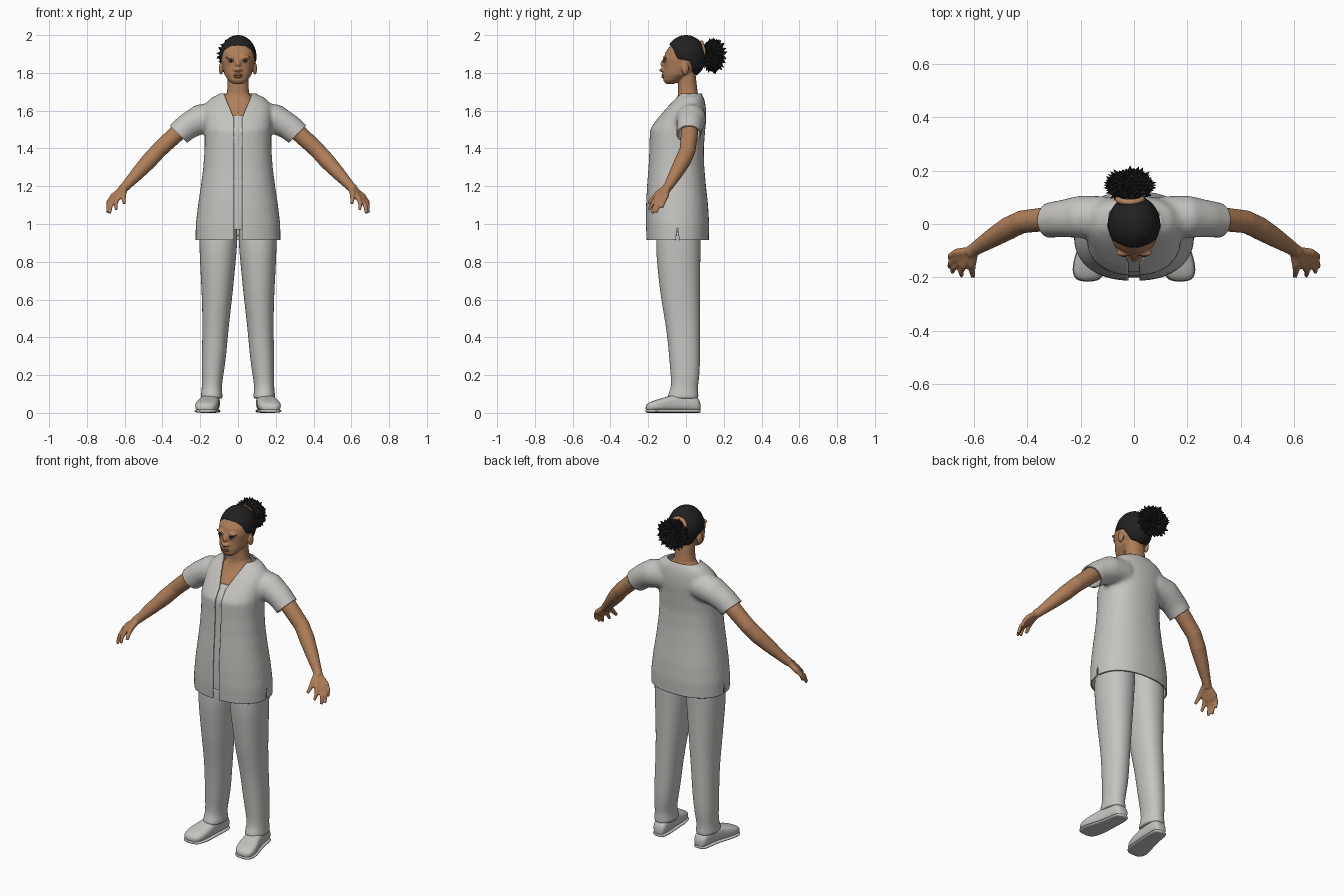
import bpy, bmesh, math, random
from mathutils import Vector, Matrix

random.seed(4)
if "Cube" in bpy.data.objects:
    bpy.data.objects.remove(bpy.data.objects["Cube"])


def material(name, r, g, b):
    m = bpy.data.materials.new(name)
    m.use_nodes = True
    m.diffuse_color = (r, g, b, 1)
    m.node_tree.nodes["Principled BSDF"].inputs["Base Color"].default_value = (r, g, b, 1)
    return m


CLOTH = material("pale grey cloth", .56, .55, .52)
SKIN = material("brown skin", .43, .21, .1)
HAIR = material("black hair", .015, .015, .015)
TIE = material("tan hair tie", .45, .24, .12)
WHITE = material("eye white", .6, .57, .53)
IRIS = material("dark iris", .02, .012, .01)
LIP = material("lip brown", .33, .14, .075)


def lerp(table, t):
    for (a, p), (b, q) in zip(table, table[1:]):
        if t <= b:
            return p + (q - p) * max(0, t - a) / (b - a)
    return table[-1][1]


def loft(bm, rings, n=24, e=2.0):
    """Closed skin over rings given as (centre, half axis, half axis)."""
    loops = []
    for c, u, v in rings:
        loop = []
        for i in range(n):
            a = math.tau * i / n
            x, y = math.cos(a), math.sin(a)
            p = Vector(c) + Vector(u) * math.copysign(abs(x) ** (2 / e), x)
            loop.append(bm.verts.new(p + Vector(v) * math.copysign(abs(y) ** (2 / e), y)))
        loops.append(loop)
    for a, b in zip(loops, loops[1:]):
        for i in range(n):
            j = (i + 1) % n
            bm.faces.new((a[i], a[j], b[j], b[i]))
    bm.faces.new(loops[0][::-1])
    bm.faces.new(loops[-1])


def stack(bm, rows, n=24, e=2.2):
    """Upright body from rows of (z, half width, front y, back y, centre x)."""
    loft(bm, [((x, (f + b) / 2, z), (h, 0, 0), (0, (b - f) / 2, 0))
              for z, h, f, b, x in rows], n, e)


def tube(bm, pts, n=14):
    """Limb along points of (x, y, z, radius)."""
    rings = []
    for i, (x, y, z, r) in enumerate(pts):
        d = Vector(pts[min(i + 1, len(pts) - 1)][:3]) - Vector(pts[max(i - 1, 0)][:3])
        q = d.to_track_quat('Z', 'Y')
        rings.append(((x, y, z), q @ Vector((r, 0, 0)), q @ Vector((0, r, 0))))
    loft(bm, rings, n)


def ball(bm, centre, radii):
    m = Matrix.Translation(centre) @ Matrix.Diagonal((*radii, 1))
    bmesh.ops.create_uvsphere(bm, u_segments=20, v_segments=12, radius=1, matrix=m)


def make(name, bm, mat, smooth=50):
    bmesh.ops.recalc_face_normals(bm, faces=bm.faces[:])
    mesh = bpy.data.meshes.new(name)
    bm.to_mesh(mesh)
    bm.free()
    mesh.materials.append(mat)
    ob = bpy.data.objects.new(name, mesh)
    bpy.context.collection.objects.link(ob)
    shade(ob, smooth)
    return ob


def shade(ob, angle=50):
    bpy.ops.object.select_all(action='DESELECT')
    ob.select_set(True)
    bpy.context.view_layer.objects.active = ob
    if angle:
        bpy.ops.object.shade_smooth_by_angle(angle=math.radians(angle))


def modify(ob, kind, apply=False, **settings):
    m = ob.modifiers.new(kind.title(), kind)
    for k, v in settings.items():
        setattr(m, k, v)
    if apply:
        bpy.context.view_layer.objects.active = ob
        bpy.ops.object.modifier_apply(modifier=m.name)


def fuse(ob, voxel, rounds):
    """Melt overlapping pieces into one soft surface."""
    modify(ob, 'REMESH', True, mode='VOXEL', voxel_size=voxel)
    modify(ob, 'SMOOTH', True, factor=.5, iterations=rounds)
    shade(ob)


# Tunic body and sleeves
torso = [(.86, .226, -.206, .12), (1.0, .224, -.213, .123), (1.1, .212, -.212, .117),
         (1.2, .197, -.207, .106), (1.3, .184, -.199, .097), (1.4, .177, -.194, .094),
         (1.5, .177, -.192, .102), (1.55, .178, -.158, .107), (1.6, .18, -.117, .107),
         (1.64, .17, -.082, .102), (1.67, .14, -.054, .094), (1.69, .092, -.045, .083),
         (1.74, .07, -.035, .07)]
bm = bmesh.new()
stack(bm, [(*r, 0) for r in torso], 40, 2.3)
for s in (1, -1):
    tube(bm, [(s * .1, .03, 1.57, .075), (s * .2, .027, 1.555, .08),
              (s * .27, .02, 1.515, .07), (s * .4, .004, 1.405, .06)], 20)
tunic = make("tunic", bm, CLOTH)
fuse(tunic, .012, 6)

# Cut the hem, collar, cuffs, front opening and side slits
bm = bmesh.new()
bm.from_mesh(tunic.data)


def cut(point, normal, where, drop=None):
    faces = [f for f in bm.faces if where(f.calc_center_median())]
    geom = set(faces)
    for f in faces:
        geom.update(f.edges, f.verts)
    bmesh.ops.bisect_plane(bm, geom=list(geom), plane_co=point, plane_no=normal)
    if drop:
        p, n = Vector(point), Vector(normal)
        gone = [f for f in bm.faces if where(f.calc_center_median())
                and (f.calc_center_median() - p).dot(n) > 0]
        bmesh.ops.delete(bm, geom=gone, context='FACES')


cut((0, 0, .915), (0, 0, -1), lambda c: c.z < 1, True)
cut((0, 0, 1.69), (0, 0, 1), lambda c: abs(c.x) < .15 and c.z > 1.6, True)
for s in (1, -1):
    cut((s * .322, 0, 1.482), (s, 0, -1), lambda c: c.x * s > .24 and c.z > 1.3, True)
    cut((s * .021, 0, 1), (1, 0, 0), lambda c: c.y < .01 and c.z < 1.6)
    cut((0, 0, 1.51), (1, 0, -s * .42), lambda c: c.y < .01 and c.z > 1.5)
    cut((0, -.045, .985), (0, 1, s * .14), lambda c: abs(c.x) > .15 and c.z < 1)
cut((0, 0, .985), (0, 0, 1), lambda c: abs(c.x) > .15 and c.z < 1.05)
gone = []
for f in bm.faces:
    c = f.calc_center_median()
    neck = c.y < .01 and abs(c.x) < max(.021, .42 * (c.z - 1.51))
    slit = abs(c.x) > .15 and abs(c.y + .045) < .14 * (.985 - c.z)
    if neck or slit:
        gone.append(f)
bmesh.ops.delete(bm, geom=gone, context='FACES')
bm.to_mesh(tunic.data)
bm.free()
shade(tunic)
modify(tunic, 'SOLIDIFY', thickness=.008, offset=-1)

# Inner panel behind the front opening
bm = bmesh.new()
front = [(r[0], r[2]) for r in torso]
rows = []
for i in range(25):
    z = .97 + .605 * i / 24
    rows.append(((0, lerp(front, z) + .016, z), (.04, 0, 0), (0, .003, 0)))
loft(bm, rows, 12, 4)
make("front_panel", bm, CLOTH)

# Trousers
bm = bmesh.new()
stack(bm, [(1.06, .1, -.14, .08, .102), (.9, .103, -.164, .078, .104),
           (.75, .091, -.15, .076, .108), (.6, .08, -.133, .074, .111),
           (.45, .069, -.104, .074, .119), (.3, .065, -.09, .075, .127),
           (.2, .058, -.081, .073, .135), (.135, .052, -.078, .062, .139),
           (.1, .057, -.095, .066, .139), (.08, .058, -.097, .066, .139),
           (.075, .05, -.085, .06, .139)])
legs = make("trouser_legs", bm, CLOTH)
modify(legs, 'SUBSURF', levels=2, render_levels=2)
modify(legs, 'MIRROR')

# Shoes: upper and outsole
def shoe(name, rows, low, cap):
    bm = bmesh.new()
    loft(bm, [((x, y, (low + min(t, cap)) / 2), (w, 0, 0), (0, 0, (min(t, cap) - low) / 2))
              for y, x, w, t in rows], 20, 2.8)
    ob = make(name, bm, CLOTH)
    modify(ob, 'SUBSURF', levels=2, render_levels=2)
    modify(ob, 'MIRROR')


last = [(.078, .135, .022, .05), (.062, .137, .042, .088), (0, .14, .045, .105),
        (-.07, .15, .051, .097), (-.13, .162, .062, .077), (-.185, .171, .06, .062),
        (-.215, .173, .036, .042)]
shoe("shoe_uppers", last, .008, 1)
shoe("shoe_soles", [(y * 1.01, x, w + .003, t) for y, x, w, t in last], 0, .02)

# Arms with hands
bm = bmesh.new()
tube(bm, [(.25, .022, 1.55, .048), (.34, .017, 1.465, .045), (.42, .008, 1.39, .043),
          (.47, -.016, 1.335, .043), (.53, -.052, 1.27, .036), (.59, -.09, 1.205, .026),
          (.615, -.108, 1.18, .024)], 20)
fingers = [((.637, -.158, 1.135), (.645, -.195, 1.075)), ((.654, -.146, 1.125), (.68, -.18, 1.056)),
           ((.664, -.128, 1.13), (.692, -.16, 1.06)), ((.667, -.108, 1.142), (.69, -.128, 1.085))]
for k, t in fingers:
    mid = Vector(k).lerp(Vector(t), .5) + Vector((.007, 0, .005))
    tube(bm, [(.6, -.1, 1.195, .017), (*k, .016)])
    tube(bm, [(*k, .013), (*mid, .0115), (*t, .008)])
tube(bm, [(.6, -.105, 1.19, .018), (.607, -.15, 1.16, .016), (.606, -.175, 1.135, .012),
          (.602, -.198, 1.108, .009)])
arms = make("arms", bm, SKIN)
fuse(arms, .005, 3)
modify(arms, 'MIRROR')

# Head, neck and upper chest
bm = bmesh.new()
stack(bm, [(1.52, .09, -.15, .05, 0), (1.57, .1, -.122, .06, 0), (1.6, .1, -.094, .07, 0),
           (1.64, .1, -.062, .07, 0), (1.67, .075, -.046, .069, 0), (1.69, .06, -.042, .063, 0),
           (1.73, .055, -.042, .058, 0), (1.8, .055, -.04, .05, 0)])
stack(bm, [(1.742, .028, -.108, -.06, 0), (1.76, .05, -.12, -.03, 0), (1.79, .071, -.121, .03, 0),
           (1.83, .083, -.118, .07, 0), (1.87, .09, -.12, .09, 0), (1.91, .089, -.108, .09, 0),
           (1.95, .072, -.08, .075, 0), (1.975, .04, -.045, .05, 0)], 28)
tube(bm, [(0, -.112, 1.872, .011), (0, -.125, 1.84, .014), (0, -.13, 1.818, .017),
          (0, -.115, 1.81, .012)])
ball(bm, (0, -.112, 1.785), (.028, .016, .014))
for s in (1, -1):
    ball(bm, (s * .014, -.12, 1.817), (.011, .012, .009))
    ball(bm, (s * .038, -.108, 1.883), (.03, .014, .009))
    ball(bm, (s * .09, -.005, 1.822), (.011, .02, .033))
head = make("head_and_neck", bm, SKIN)
fuse(head, .005, 4)

# Eyes and lips
for name, mat, y, z, size in (("eye_whites", WHITE, -.113, 1.861, (.014, .009, .006)),
                              ("irises", IRIS, -.1185, 1.861, (.006, .005, .006)),
                              ("upper_lids", IRIS, -.115, 1.867, (.016, .008, .003))):
    bm = bmesh.new()
    for s in (1, -1):
        ball(bm, (s * .037, y, z), size)
    make(name, bm, mat)
bm = bmesh.new()
for z in (1.789, 1.779):
    ball(bm, (0, -.122, z), (.024, .008, .006))
make("lips", bm, LIP)

# Hair cap with a shaped hairline
bm = bmesh.new()
line = [(0, 55), (30, 58), (50, 70), (65, 95), (100, 100), (125, 140), (180, 150)]
cols, steps = 64, 20
top = bm.verts.new((0, 0, 2))
grid = []
for i in range(cols):
    az = 360 * i / cols
    limit = math.radians(lerp(line, min(az, 360 - az)))
    a, col = math.radians(az), [top]
    for j in range(1, steps + 1):
        t = limit * j / steps
        col.append(bm.verts.new((.098 * math.sin(a) * math.sin(t), -.107 * math.cos(a) * math.sin(t),
                                 1.885 + .115 * math.cos(t))))
    grid.append(col)
for i in range(cols):
    p, q = grid[i], grid[(i + 1) % cols]
    bm.faces.new((top, p[1], q[1]))
    for j in range(1, steps):
        bm.faces.new((p[j], p[j + 1], q[j + 1], q[j]))
cap = make("hair_cap", bm, HAIR)
modify(cap, 'SOLIDIFY', thickness=.012, offset=-1)

# Spiky bun
bm = bmesh.new()
shape = Matrix.Translation((-.015, .143, 1.893)) @ Matrix.Diagonal((.08, .055, .08, 1))
bmesh.ops.create_icosphere(bm, subdivisions=3, radius=1, matrix=shape)
tips = bmesh.ops.poke(bm, faces=bm.faces[:])["verts"]
for v in tips:
    d = (v.co - Vector((-.015, .143, 1.893))).normalized()
    v.co += d * random.choice((.004, .008, .012, .022)) + Vector((0, .003, 0))
make("hair_bun", bm, HAIR, 0)

# Hair tie
bpy.ops.mesh.primitive_torus_add(major_radius=.046, minor_radius=.011, major_segments=32,
                                 minor_segments=10, location=(-.015, .094, 1.917),
                                 rotation=(math.radians(-75), 0, 0))
tie = bpy.context.object
tie.name = "hair_tie"
tie.data.materials.append(TIE)
shade(tie)
